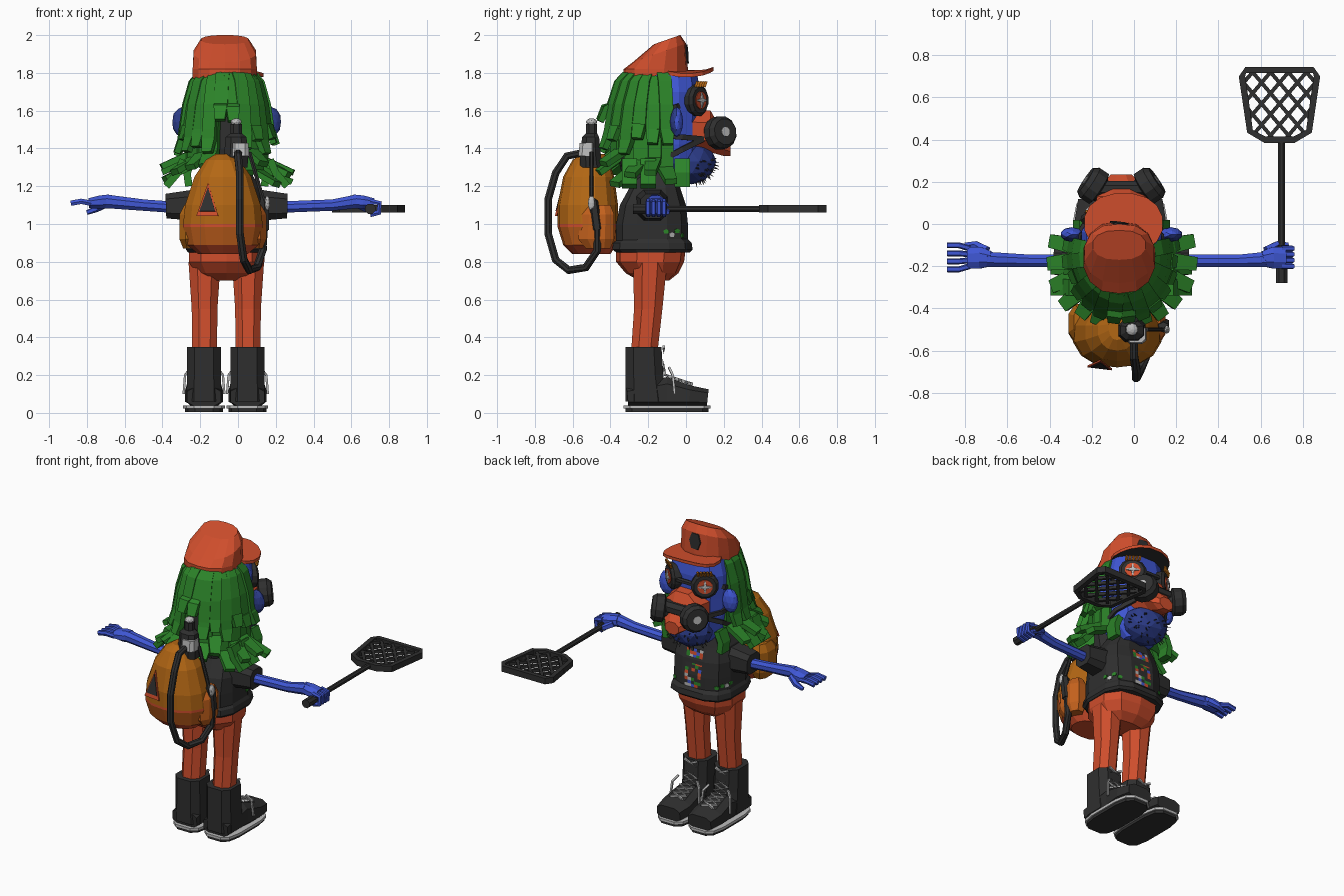
import bpy, bmesh, math, random
from mathutils import Vector

random.seed(4)
if "Cube" in bpy.data.objects:
    bpy.data.objects.remove(bpy.data.objects["Cube"], do_unlink=True)


def material(name, red, green, blue):
    mat = bpy.data.materials.new(name)
    mat.use_nodes = True
    colour = (red, green, blue, 1)
    mat.diffuse_color = colour
    mat.node_tree.nodes["Principled BSDF"].inputs["Base Color"].default_value = colour
    return mat


RED = material("brick red", .62, .075, .025)
BLUE = material("skin blue", .05, .095, .66)
NAVY = material("stubble navy", .025, .045, .25)
GREEN = material("hair green", .025, .23, .022)
DARK = material("charcoal", .028, .028, .028)
ORANGE = material("canvas orange", .45, .135, .007)
RUST = material("rust orange", .55, .12, .012)
GREY = material("pale grey", .5, .5, .5)
CX = -.06      # middle of the body


def finish(name, bm, mat):
    bmesh.ops.recalc_face_normals(bm, faces=bm.faces)
    mesh = bpy.data.meshes.new(name)
    bm.to_mesh(mesh)
    bm.free()
    mesh.materials.append(mat)
    obj = bpy.data.objects.new(name, mesh)
    bpy.context.collection.objects.link(obj)
    return obj


def sweep(name, path, sizes, mat, sides=8, ref=(0, 0, 1), axis=None, power=2, closed=False):
    """Skin a many-sided section along a path; a size is a radius or (side, up) half widths."""
    path = [Vector(p) for p in path]
    count = len(path)
    if not isinstance(sizes, list):
        sizes = [sizes] * count
    bm = bmesh.new()
    rings = []
    grow = 1 / math.cos(math.pi / sides)
    for i, point in enumerate(path):
        after = path[(i + 1) % count] if closed else path[min(i + 1, count - 1)]
        before = path[i - 1] if closed else path[max(i - 1, 0)]
        tangent = Vector(axis) if axis else (after - before).normalized()
        side = tangent.cross(Vector(ref)).normalized()
        up = side.cross(tangent).normalized()
        wide, high = sizes[i] if isinstance(sizes[i], tuple) else (sizes[i], sizes[i])
        ring = []
        for k in range(sides):
            angle = math.tau * (k + .5) / sides
            c, s = [max(-1, min(1, grow * math.copysign(abs(v) ** (2 / power), v)))
                    for v in (math.cos(angle), math.sin(angle))]
            ring.append(bm.verts.new(point + side * wide * c + up * high * s))
        rings.append(ring)
    for low, top in list(zip(rings, rings[1:])) + ([(rings[-1], rings[0])] if closed else []):
        for k in range(sides):
            j = (k + 1) % sides
            bm.faces.new((low[k], low[j], top[j], top[k]))
    if not closed:
        bm.faces.new(rings[0])
        bm.faces.new(rings[-1])
    return finish(name, bm, mat)


def tower(name, rows, mat, x=CX, sides=10, power=2.4):
    """Stack level rings given as (height, back, front, half width)."""
    return sweep(name, [(x, (b + f) / 2, z) for z, b, f, w in rows],
                 [(w, (f - b) / 2) for z, b, f, w in rows],
                 mat, sides, ref=(0, 1, 0), axis=(0, 0, 1), power=power)


def ball(name, centre, radii, mat):
    bm = bmesh.new()
    bmesh.ops.create_icosphere(bm, subdivisions=2, radius=1)
    for v in bm.verts:
        v.co = Vector(centre) + Vector(a * b for a, b in zip(v.co, radii))
    return finish(name, bm, mat)


def paint(obj, mat, rule):
    obj.data.materials.append(mat)
    for face in obj.data.polygons:
        if rule(face):
            face.material_index = len(obj.data.materials) - 1


def plate(name, host, origin, direction, size, mat, sides, lift=.004):
    """Lay a thin badge on a surface found by a ray."""
    bpy.context.view_layer.update()
    hit, spot, normal, _ = host.ray_cast(Vector(origin), Vector(direction))
    if hit:
        sweep(name, [spot - normal * .004, spot + normal * lift], size, mat, sides,
              ref=(normal.y, -normal.x, 0))


# Boots, laces and trouser legs
for tag, x in (("plus_x", .05), ("minus_x", -.18)):
    tower("boot_shaft_" + tag, [(.06, -.32, -.1, .093), (.2, -.32, -.12, .09), (.35, -.32, -.13, .09)],
          DARK, x, 8, 3)
    sweep("boot_foot_" + tag, [(x, -.31, .085), (x, -.1, .105), (x, .02, .09), (x, .115, .08)],
          [(.09, .05), (.09, .085), (.1, .055), (.085, .045)], DARK, 8, power=3)
    for part, low, high, grow, mat in (("sole", .005, .022, 0, DARK), ("welt", .022, .04, .01, GREY)):
        rows = [(z, -.32 - grow, .12 + grow, .1 + grow) for z in (low, high)]
        tower("boot_" + part + "_" + tag, rows, mat, x, 12, 3.5)
    for s in (-1, 1):
        zigzag = [(x + s * .045 * (-1) ** i, max(-.118, .03 - .035 * i), .153 + .012 * i + max(0, i - 4) * .025)
                  for i in range(9)]
        sweep("boot_lace_" + tag, zigzag, .007, GREY, 4)
        sweep("loose_lace_" + tag, [(x + s * .07, -.09, .24), (x + s * .1, -.07, .2),
                                    (x + s * .108, -.06, .1)], .006, GREY, 4, ref=(0, 1, 0))
    tower("trouser_leg_" + tag, [(.33, -.29, -.15, .066), (.55, -.275, -.125, .068), (.8, -.28, -.1, .085)],
          RED, x + .003, 8, 2.2)

# Hips, vest and painted shirt front
tower("hips", [(.7, -.25, -.09, .11), (.74, -.32, -.04, .165), (.8, -.37, -.01, .2), (.88, -.37, 0, .2)], RED)
vest = tower("vest", [(.88, -.37, .01, .2), (1, -.37, .01, .2), (1.1, -.35, 0, .2), (1.19, -.3, -.03, .18),
                      (1.3, -.25, -.05, .11)], DARK, sides=12, power=3)
tower("vest_band", [(.85, -.37, .02, .205), (.865, -.39, .035, .215), (.9, -.385, .03, .21),
                    (.92, -.36, .01, .2)], DARK, sides=12, power=3)
bm = bmesh.new()
bmesh.ops.create_grid(bm, x_segments=5, y_segments=12, size=.5)
for v in bm.verts:
    height = .92 + .25 * (v.co.y + .5)
    v.co = Vector((CX + .12 * v.co.x, .016 - max(0, height - 1) * .18, height))
shirt = finish("shirt_front", bm, DARK)
for mat in (GREY, GREEN, BLUE, RED):
    paint(shirt, mat, lambda face: random.random() < .2)
for s in (-1, 1):
    for i, mat in enumerate((GREEN, GREEN, GREY, GREEN, BLUE, RED)):
        side = -.02 - .028 * i
        plate("vest_patch", vest, (CX + s, side, random.uniform(.93, .97) + .1 * (i > 3)), (-s, 0, 0),
              (.012, .016), mat, 5)

# Arms and hands
for s, tag, reach in ((-1, "minus_x", -.7), (1, "plus_x", .63)):
    sweep("sleeve_" + tag, [(CX + s * .15, -.18, 1.1), (CX + s * .32, -.175, 1.095)],
          [.085, .065], DARK, 8, power=3)
    sweep("arm_" + tag, [(CX + s * .3, -.175, 1.09), (s * .5, -.175, 1.1), (reach, -.168, 1.12)],
          [.03, .03, .036], BLUE, 8)
    sweep("palm_" + tag, [(reach - s * .02, -.165, 1.12), (reach + s * .03, -.16, 1.115),
                          (reach + s * .09, -.16, 1.11)], [.036, (.052, .036), (.05, .026)], BLUE, 8)
    for i in range(4):
        y = -.2 + .028 * i
        spread = (i - 1.5) * .01
        if s < 0:
            joints = [(reach - .08, y, 1.11), (reach - .13, y + spread, 1.12), (reach - .185, y + spread, 1.11)]
        else:
            joints = [(.7, y, 1.12), (.75, y, 1.11), (.745, y, 1.06), (.7, y, 1.05)]
        sweep("finger_" + tag, joints, .014, BLUE, 6, ref=(0, 1, 0))
    sweep("thumb_" + tag, [(reach, -.13, 1.11), (reach + s * .05, -.1, 1.08), (reach + s * .1, -.1, 1.06)],
          [.024, .018, .012], BLUE, 6)

# Lattice swatter
sweep("swatter_handle", [(.7, -.12, 1.08), (.7, .4, 1.08)], .016, DARK)
sweep("swatter_grip", [(.7, -.28, 1.08), (.7, -.1, 1.08)], .027, DARK)
half = [(.07, .4), (.14, .44), (.16, .58), (.178, .7), (.16, .73)]
rim = [(.69 + w, y, 1.08) for w, y in half] + [(.69 - w, y, 1.08) for w, y in reversed(half)]
sweep("swatter_rim", rim, (.015, .02), DARK, 4, closed=True)
for slope in (-1, 1):
    for i in range(-3, 4):
        inside = []
        for step in range(61):
            y = .4 + .33 * step / 60
            x = slope * (y - .57) * .85 + i * .085
            if abs(x) < .1 + min(.05, y - .4) + (y - .4) * .1:
                inside.append((.69 + x, y, 1.08))
        if len(inside) > 3:
            sweep("swatter_bar", [inside[0], inside[-1]], (.009, .01), DARK, 4)

# Backpack with piping, pockets and badge
pack = tower("backpack", [(.84, -.6, -.4, .13), (.89, -.65, -.37, .19), (.985, -.68, -.36, .21),
                          (1, -.68, -.36, .21), (1.1, -.68, -.36, .2), (1.25, -.65, -.38, .15),
                          (1.34, -.6, -.41, .09), (1.37, -.55, -.43, .04)], ORANGE, -.08, 14, 2.1)
paint(pack, RUST, lambda face: face.center.z < .96)
paint(pack, RED, lambda face: .98 < face.center.z < 1 or face.center.z < .88)
for s in (-1, 1):
    tower("pack_pocket", [(.87, -.53, -.4, .04), (.92, -.57, -.38, .06), (1.05, -.56, -.38, .06),
                          (1.1, -.53, -.4, .035)], RUST if s > 0 else ORANGE, -.08 + s * .17, 8)
for size, mat, lift in ((.09, RED, .005), (.065, DARK, .009)):
    plate("pack_badge", pack, (-.16, -1, 1.13), (0, 1, 0), (size, size * .65), mat, 3, lift)

# Sprayer bottle, hose and wand
tower("bottle", [(1.3, -.56, -.44, .06), (1.36, -.56, -.45, .065), (1.46, -.55, -.46, .055),
                 (1.48, -.53, -.47, .03), (1.53, -.53, -.47, .03)], DARK, -.01, 8)
tower("bottle_label", [(1.36, -.57, -.48, .05), (1.43, -.563, -.48, .045)], GREY, .01, 8, 3)
ball("bottle_knob", (-.01, -.5, 1.54), (.03, .03, .02), GREY)
sweep("hose", [(0, -.53, 1.38), (0, -.63, 1.36), (.01, -.69, 1.27), (.01, -.73, 1.13), (.01, -.73, .95),
               (.03, -.69, .81), (.06, -.62, .755), (.1, -.53, .77), (.13, -.47, .86), (.14, -.47, 1)],
      .02, DARK, 8, ref=(1, 0, 0))
sweep("wand", [(.14, -.47, .97), (.14, -.49, 1.12), (.13, -.5, 1.14), (.06, -.5, 1.38)],
      [.025, .025, .01, .01], DARK, 6, ref=(0, 1, 0))
ball("wand_gauge", (.155, -.5, 1.11), (.015, .02, .04), GREY)

# Head, chin with bristles and ears
tower("head", [(1.24, -.15, .05, .1), (1.32, -.22, .06, .16), (1.42, -.25, .07, .18), (1.55, -.26, .07, .185),
               (1.7, -.26, .075, .19), (1.79, -.25, .06, .165)], BLUE, sides=12)
tower("nape_shadow", [(1.22, -.33, -.2, .1), (1.4, -.37, -.2, .12), (1.58, -.37, -.2, .1)], DARK, -.04)
ball("chin", (CX, .03, 1.33), (.15, .13, .12), NAVY)
for i in range(45):
    way = Vector((random.uniform(-1, 1), random.uniform(.1, 1), random.uniform(-1, .1))).normalized()
    root = Vector((CX + way.x * .145, .03 + way.y * .125, 1.33 + way.z * .115))
    sweep("bristle", [root, root + way * .025], [.004, .001], DARK, 3, ref=(.1, .3, 1))
for s in (-1, 1):
    ear = ball("ear", (CX + s * .235, -.05, 1.54), (.055, .035, .08), BLUE)
    paint(ear, NAVY, lambda face: face.normal.y < -.1)

# Goggles, eyes and lashes
for s in (-1, 1):
    out = Vector((s * .6, .8, 0))
    eye = Vector((CX + s * .115, .05, 1.655))
    across = Vector((out.y, -out.x, 0))
    sweep("goggle_rim", [eye - out * .04, eye + out * .02, eye + out * .035], [.075, .084, .068], DARK, 12)
    sweep("pupil", [eye, eye + out * .04], .046, RED, 12)
    for way in (across, Vector((0, 0, 1))):
        mid = eye + out * .042
        sweep("eye_glint", [mid - way * .04, mid, mid + way * .04], [.003, .011, .003], GREY, 4, ref=out)
    for i in range(-2, 3):
        lash = eye + out * .03 + across * .02 * i + Vector((0, 0, .07))
        sweep("eyelash", [lash, lash + Vector((0, .01, .03))], .006, ORANGE, 4, ref=(1, 0, 0))
    sweep("goggle_strap", [eye - out * .02, (CX + s * .195, -.05, 1.62), (CX + s * .2, -.14, 1.6)],
          (.006, .014), DARK, 4)
sweep("goggle_bridge", [(CX - .08, .095, 1.66), (CX + .08, .095, 1.66)], .015, DARK, 6)

# Breathing mask with two filters and straps
sweep("mask", [(CX, .03, 1.49), (CX, .13, 1.49), (CX, .2, 1.42), (CX, .235, 1.4)],
      [(.14, .12), (.115, .11), (.08, .06), (.05, .04)], RED, 8, axis=(0, 1, 0))
sweep("filter_bridge", [(CX - .1, .165, 1.5), (CX + .1, .165, 1.5)], .04, DARK, 8)
for s in (-1, 1):
    out = Vector((s * .82, .55, .12)).normalized()
    base = Vector((CX + s * .075, .145, 1.475))
    stations = (0, .03, .04, .09, .1, .115)
    sweep("filter", [base + out * d for d in stations], [.05, .06, .085, .085, .078, .068], DARK, 12)
    sweep("filter_face", [base + out * .11, base + out * .118], .025, GREY, 10)
    for low, back in ((1.34, -.12), (1.47, -.15)):
        sweep("mask_strap", [(CX + s * .12, .09, 1.45), (CX + s * .19, -.02, (low + 1.45) / 2),
                             (CX + s * .195, back, low), (CX + s * .17, back - .08, low)],
              (.008, .014), DARK, 4)

# Hair strands in an outer and a longer inner layer, parted over the nape
def strand(angle, ring, drop, flick, wide):
    way = Vector((math.cos(angle), math.sin(angle), 0))
    steps = [(.16, 1.79), (.2, 1.75), (.24, 1.63), (.262, 1.5), (.27, drop + .07), (.27 + flick, drop)]
    path = [Vector((CX + way.x * (r + ring) * .85, -.15 + way.y * (r + ring), z))
            for r, z in steps if z > drop - .01]
    sizes = [(wide, .018)] * (len(path) - 1) + [(wide * .75, .016)]
    sweep("hair_strand", path, sizes, GREEN, 4, ref=way)


for inner, count, low, high, wide in ((False, 14, 1.36, 1.46, .036), (True, 14, 1.2, 1.32, .042)):
    for i in range(count):
        angle = math.radians(170 + 200 * i / (count - 1))
        nape = abs(math.cos(angle) - .1) < .25
        ring = random.uniform(-.012, .015) - .035 * inner
        flick = .05 + .13 * abs(math.cos(angle)) if inner else .03
        if not (inner and nape):
            strand(angle, ring, random.uniform(low, high) + .09 * nape, flick, wide)
for s in (-1, 1):
    for y in (-.02, -.2, -.3):
        x, kick = (CX + s * .18, .02) if y > -.1 else (CX + s * .23, .09)
        sweep("hair_curl", [(x, y, 1.34), (x + s * .03, y, 1.27), (x + s * kick, y, 1.2)],
              (.04, .02), GREEN, 4, ref=(1, 0, 0))

# Cap with a raised front, dark-lined brim and badge
crown = tower("cap_crown", [(1.77, -.33, .01, .17), (1.82, -.33, .01, .17), (1.9, -.28, 0, .165),
                            (1.955, -.17, -.03, .125)], RED, -.07, 14, 2.2)
for v in crown.data.vertices:
    if v.co.z > 1.85:
        v.co.z += (v.co.y + .16) * .35
brim = tower("cap_brim", [(1.79, -.14, .145, .185), (1.81, -.14, .145, .185)], RED, -.05, 16, 2.2)
for v in brim.data.vertices:
    v.co.z += .022 - .9 * (v.co.x - CX) ** 2
paint(brim, DARK, lambda face: face.normal.z < -.5)
plate("cap_badge", crown, (-.07, 1, 1.9), (0, -1, 0), (.05, .045), DARK, 6)
